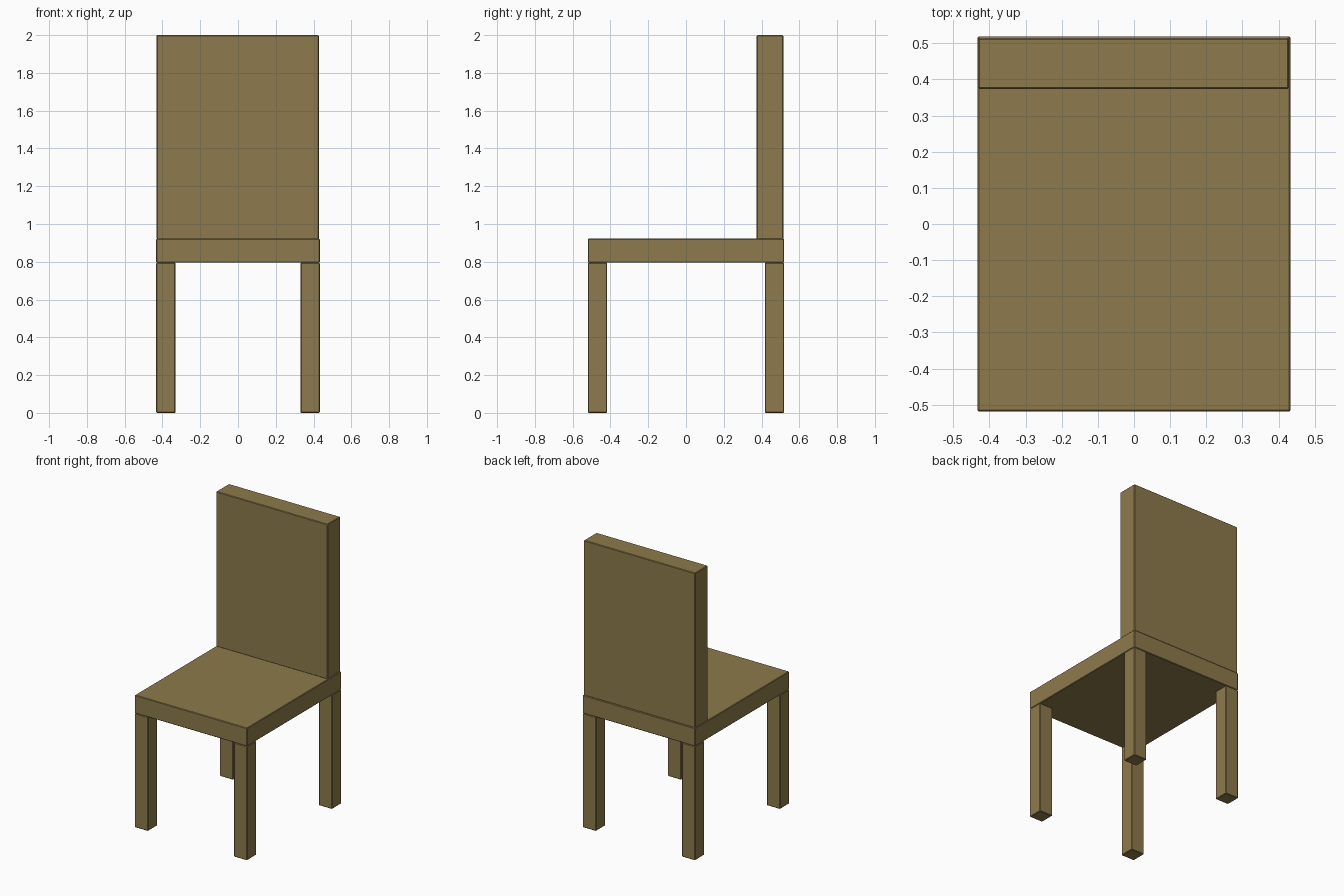
import bpy

if "Cube" in bpy.data.objects:
    bpy.data.objects.remove(bpy.data.objects["Cube"])

wood = bpy.data.materials.new("wood")
wood.diffuse_color = (0.27, 0.195, 0.072, 1)
wood.use_nodes = True
wood.node_tree.nodes["Principled BSDF"].inputs["Base Color"].default_value = wood.diffuse_color


def box(name, lo, hi, bevel=0.004):
    """Box between two corners with a fine chamfer on its edges."""
    centre = [(a + b) / 2 for a, b in zip(lo, hi)]
    bpy.ops.mesh.primitive_cube_add(size=1, location=centre)
    ob = bpy.context.object
    ob.name = name
    ob.scale = [b - a for a, b in zip(lo, hi)]
    bpy.ops.object.transform_apply(location=False, rotation=False, scale=True)
    ob.data.materials.append(wood)
    mod = ob.modifiers.new("chamfer", 'BEVEL')
    mod.width = bevel
    mod.segments = 1
    return ob


W, D = 0.433, 0.519        # half width and half depth
LEG = 0.102                # leg thickness
SEAT_Z, SEAT_TOP = 0.795, 0.922

# Seat slab
box("seat", (-W, -D, SEAT_Z), (W, D, SEAT_TOP))

# Tall back panel standing on the rear of the seat
box("backrest", (-0.431, 0.374, SEAT_TOP - 0.002), (0.428, 0.515, 2.0))

# Four square legs flush with the seat corners
for row, sy in (("front", -1), ("back", 1)):
    for side, sx in (("left", -1), ("right", 1)):
        xs = sorted((sx * W, sx * (W - LEG)))
        ys = sorted((sy * D, sy * (D - LEG)))
        box(f"{row}_{side}_leg", (xs[0], ys[0], 0), (xs[1], ys[1], SEAT_Z))
